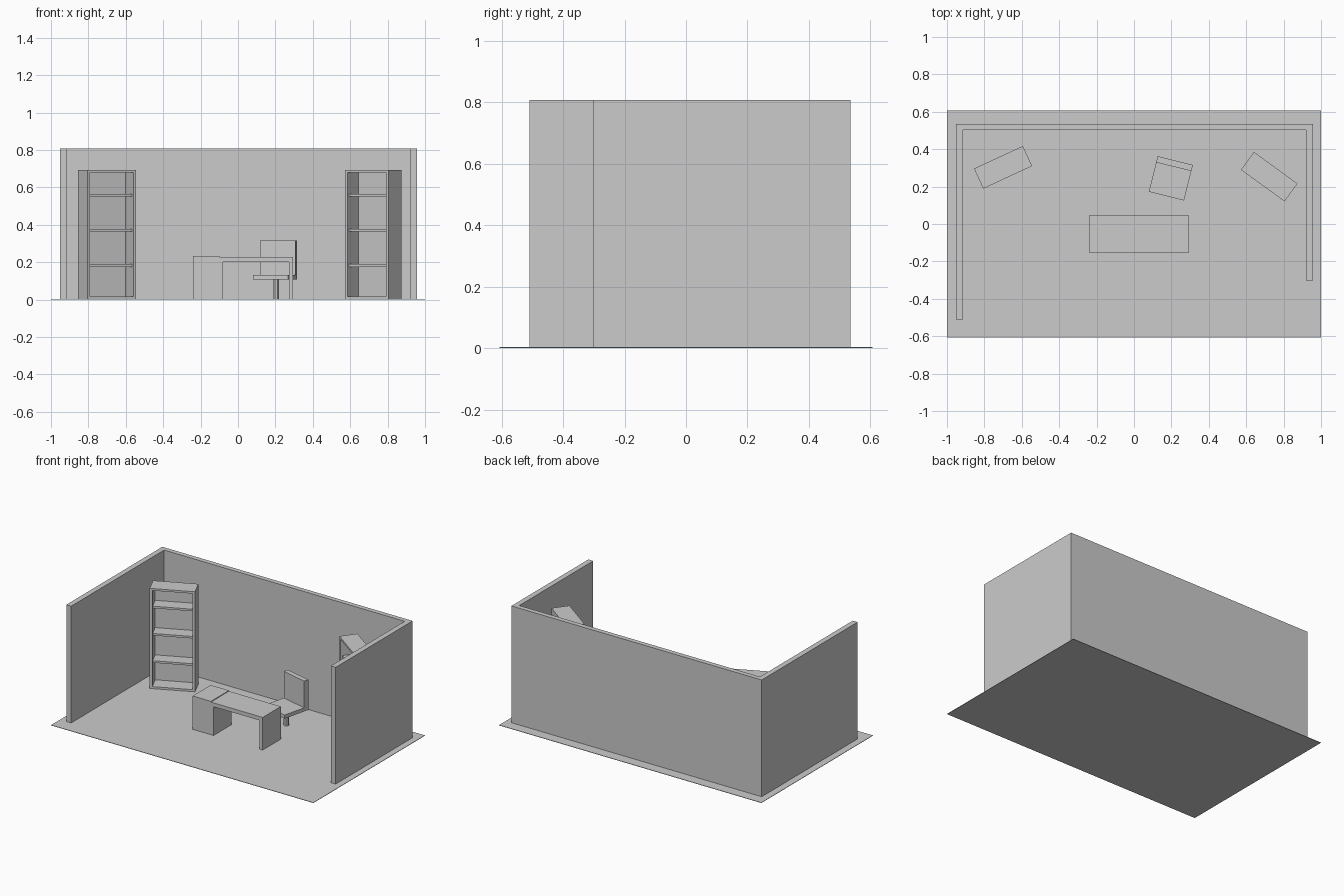
import bpy
import bmesh
from math import radians
from mathutils import Matrix, Vector

if "Cube" in bpy.data.objects:
    bpy.data.objects.remove(bpy.data.objects["Cube"])


def finish(name, bm, loc=(0, 0, 0), angle=0):
    bmesh.ops.recalc_face_normals(bm, faces=bm.faces)
    mesh = bpy.data.meshes.new(name)
    bm.to_mesh(mesh)
    bm.free()
    ob = bpy.data.objects.new(name, mesh)
    ob.location = loc
    ob.rotation_euler.z = radians(angle)
    bpy.context.collection.objects.link(ob)
    return ob


def add_box(bm, x0, x1, y0, y1, z0, z1):
    lo, hi = Vector((x0, y0, z0)), Vector((x1, y1, z1))
    m = Matrix.Translation((lo + hi) / 2) @ Matrix.Diagonal((*(hi - lo), 1))
    bmesh.ops.create_cube(bm, size=1, matrix=m)


def extrude(bm, points, offset):
    face = bm.faces.new([bm.verts.new(p) for p in points])
    new = bmesh.ops.extrude_face_region(bm, geom=[face], use_keep_orig=True)["geom"]
    bmesh.ops.translate(bm, vec=offset,
                        verts=[v for v in new if isinstance(v, bmesh.types.BMVert)])


# Floor slab
bm = bmesh.new()
add_box(bm, -1, 1, -0.607, 0.607, 0, 0.003)
finish("floor", bm)

# Three-sided wall from one plan outline
plan = [(-0.952, -0.51), (-0.915, -0.51), (-0.915, 0.502), (0.92, 0.502),
        (0.92, -0.303), (0.957, -0.303), (0.957, 0.535), (-0.952, 0.535)]
bm = bmesh.new()
extrude(bm, [(x, y, 0.003) for x, y in plan], (0, 0, 0.805))
finish("walls", bm)

# Desk: pedestal, top and end panel in one front profile
profile = [(-0.24, 0.003), (-0.08, 0.003), (-0.08, 0.201), (0.272, 0.201),
           (0.272, 0.003), (0.295, 0.003), (0.295, 0.228), (-0.1, 0.228),
           (-0.1, 0.233), (-0.24, 0.233)]
bm = bmesh.new()
extrude(bm, [(x, -0.152, z) for x, z in profile], (0, 0.197, 0))
finish("desk", bm)

# Chair: L-shaped seat and backrest, on a post
profile = [(-0.098, 0.106), (0.098, 0.106), (0.098, 0.315),
           (0.064, 0.315), (0.064, 0.131), (-0.098, 0.131)]
bm = bmesh.new()
extrude(bm, [(-0.097, y, z) for y, z in profile], (0.194, 0, 0))
chair_at = (0.197, 0.244, 0)
finish("chair_seat_and_back", bm, chair_at, -14)
bm = bmesh.new()
bmesh.ops.create_cone(bm, cap_ends=True, segments=8, radius1=0.017, radius2=0.017,
                      depth=0.104, matrix=Matrix.Translation((0, 0, 0.054)))
finish("chair_post", bm, (0.203, 0.236, 0), -14)


# Bookcase: frame, back panel and three shelves
def bookcase(name, loc, angle):
    w, d, t, top = 0.144, 0.059, 0.017, 0.693
    bm = bmesh.new()
    extrude(bm, [(-w, -d, 0.003), (w, -d, 0.003), (w, -d, top), (-w, -d, top)],
            (0, 2 * d, 0))
    front = min(bm.faces, key=lambda f: f.calc_center_median().y)
    bmesh.ops.inset_region(bm, faces=[front], thickness=t + 0.003)
    for v in front.verts:
        v.co.x = (w - t) * (1 if v.co.x > 0 else -1)
    ext = bmesh.ops.extrude_discrete_faces(bm, faces=[front])["faces"]
    bmesh.ops.translate(bm, verts=ext[0].verts, vec=(0, 2 * d - 0.016, 0))
    finish(name + "_frame", bm, loc, angle)
    bm = bmesh.new()
    for z in (0.182, 0.37, 0.558):
        add_box(bm, -w + t, w - t, -d + 0.014, d - 0.016, z - 0.007, z + 0.007)
    finish(name + "_shelves", bm, loc, angle)


bookcase("left_bookcase", (-0.7, 0.303, 0), 24.8)
bookcase("right_bookcase", (0.723, 0.253, 0), -36)
